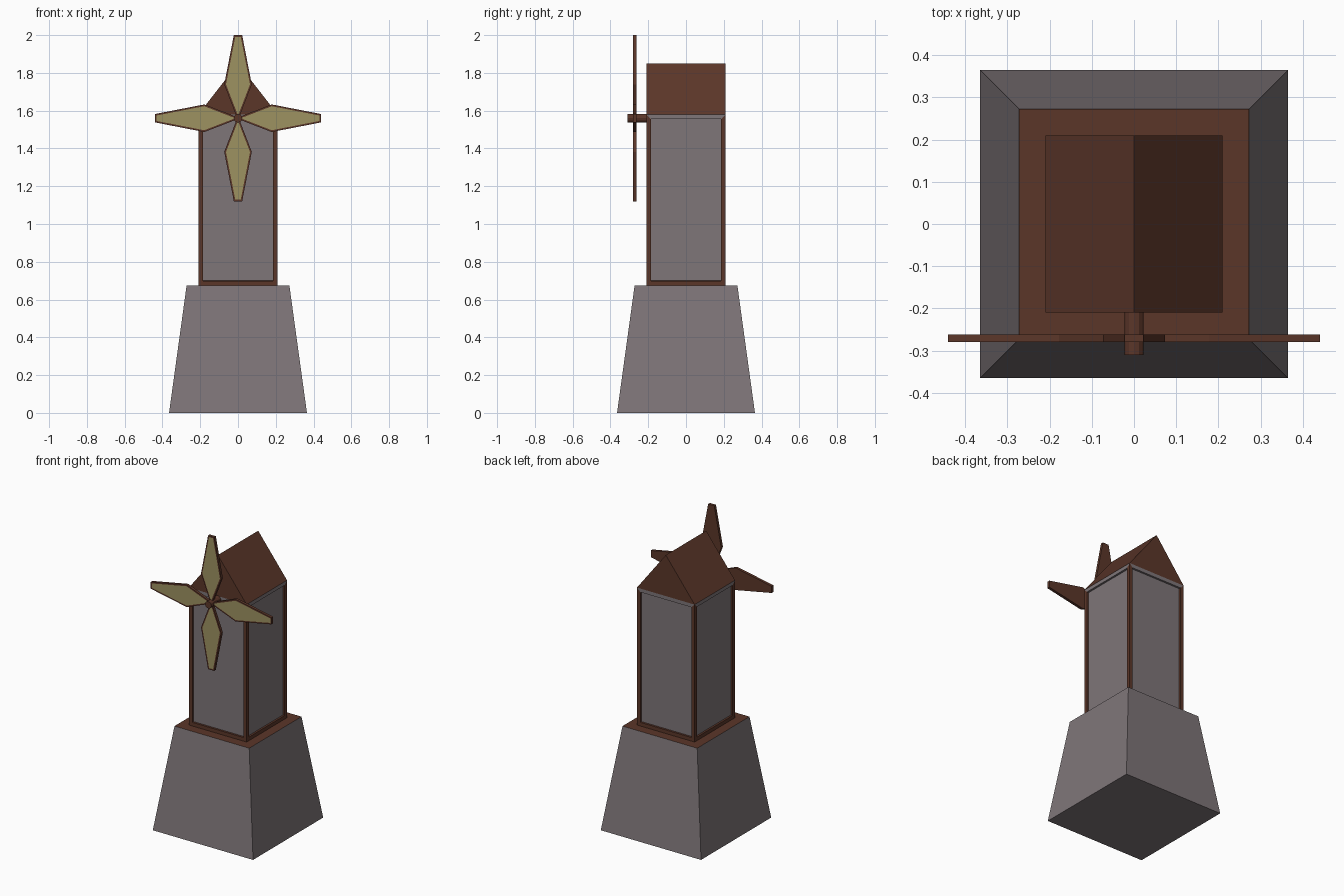
import bpy, bmesh, math
from mathutils import Matrix, Vector

if "Cube" in bpy.data.objects:
    bpy.data.objects.remove(bpy.data.objects["Cube"])


def material(name, color):
    m = bpy.data.materials.new(name)
    m.diffuse_color = (*color, 1)
    m.use_nodes = True
    m.node_tree.nodes["Principled BSDF"].inputs["Base Color"].default_value = m.diffuse_color
    return m


STONE = material("stone", (0.21, 0.18, 0.19))
WOOD = material("wood", (0.105, 0.037, 0.022))
CLOTH = material("cloth", (0.34, 0.29, 0.12))


def finish(bm, name, mats):
    mesh = bpy.data.meshes.new(name)
    bm.to_mesh(mesh)
    bm.free()
    for m in mats:
        mesh.materials.append(m)
    obj = bpy.data.objects.new(name, mesh)
    bpy.context.collection.objects.link(obj)
    return obj


def box(z0, z1, half0, half1):
    """Square block whose half width goes from half0 to half1."""
    bm = bmesh.new()
    bmesh.ops.create_cube(bm, size=2)
    for v in bm.verts:
        h = half1 if v.co.z > 0 else half0
        v.co = Vector((v.co.x * h, v.co.y * h, z1 if v.co.z > 0 else z0))
    bm.normal_update()
    return bm


def prism(profile, y0, y1):
    """Extrude an x-z outline from y0 (front) to y1 (back)."""
    bm = bmesh.new()
    face = bm.faces.new([bm.verts.new((x, y0, z)) for x, z in profile])
    ext = bmesh.ops.extrude_face_region(bm, geom=[face], use_keep_orig=True)
    verts = [g for g in ext["geom"] if isinstance(g, bmesh.types.BMVert)]
    bmesh.ops.translate(bm, verts=verts, vec=(0, y1 - y0, 0))
    bmesh.ops.recalc_face_normals(bm, faces=bm.faces)
    return bm


# Tapered stone base with a wooden top
bm = box(0, 0.675, 0.365, 0.272)
for f in bm.faces:
    f.material_index = int(f.normal.z > 0.9)
finish(bm, "base", [STONE, WOOD])

# Tower with framed, recessed wall panels
bm = box(0.675, 1.58, 0.21, 0.21)
bmesh.ops.delete(bm, geom=[f for f in bm.faces if abs(f.normal.z) > 0.5], context="FACES")
walls = list(bm.faces)
rim = bmesh.ops.inset_individual(bm, faces=walls, thickness=0.024, use_even_offset=True)["faces"]
for f in rim:
    f.material_index = 0 if f.calc_center_median().z > 1.5 else 1
lip = bmesh.ops.inset_individual(bm, faces=walls, thickness=0.001, depth=-0.012)["faces"]
for f in lip:
    f.material_index = 0 if f.calc_center_median().z > 1.5 else 1
finish(bm, "tower", [STONE, WOOD])

# Gabled roof
finish(prism([(-0.21, 1.58), (0.21, 1.58), (0, 1.85)], -0.21, 0.21), "roof", [WOOD])

# Axle
HUB_Z = 1.56
bm = bmesh.new()
bmesh.ops.create_cone(bm, cap_ends=True, segments=12, radius1=0.023, radius2=0.023, depth=0.11,
                      matrix=Matrix.Translation((0, -0.255, HUB_Z)) @ Matrix.Rotation(math.pi / 2, 4, "X"))
finish(bm, "axle", [WOOD])

# Four sails, each with a cloth panel on the front
half = [(0.008, 0.01), (0.073, 0.178), (0.022, 0.44)]
outline = half + [(-x, z) for x, z in reversed(half)]
for i in range(4):
    bm = prism(outline, -0.28, -0.262)
    front = [f for f in bm.faces if f.normal.y < -0.9]
    bmesh.ops.inset_individual(bm, faces=front, thickness=0.009, use_even_offset=True)
    for f in front:
        f.material_index = 1
    bm.transform(Matrix.Translation((0, 0, HUB_Z)) @ Matrix.Rotation(i * math.pi / 2, 4, "Y"))
    finish(bm, f"sail_{i + 1}", [WOOD, CLOTH])
